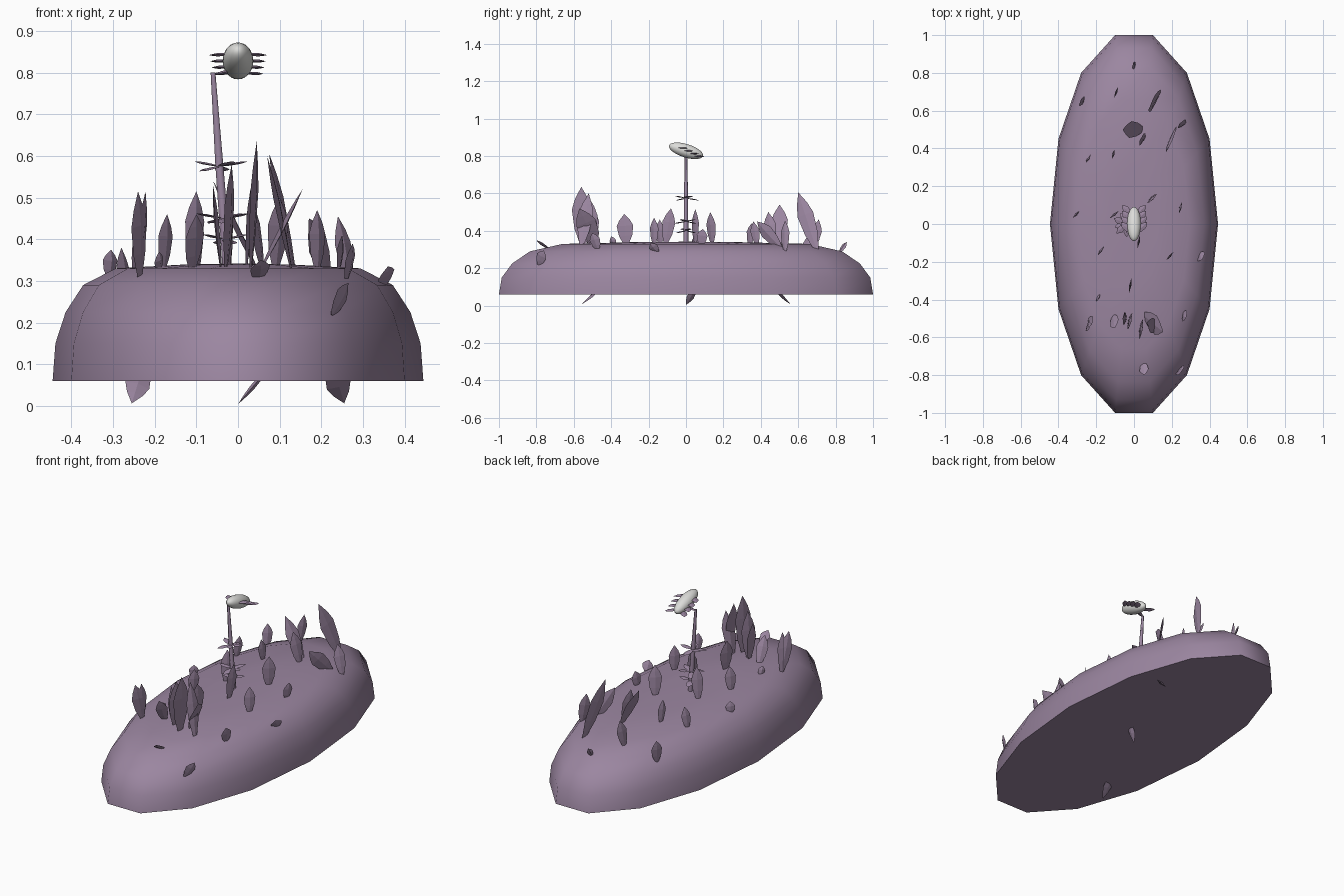
import bpy, bmesh, math
from mathutils import Vector

if "Cube" in bpy.data.objects:
    bpy.data.objects.remove(bpy.data.objects["Cube"])


def material(name, col):
    m = bpy.data.materials.new(name)
    m.diffuse_color = (*col, 1)
    m.use_nodes = True
    m.node_tree.nodes["Principled BSDF"].inputs["Base Color"].default_value = m.diffuse_color
    return m


PURPLE = material("dusty_purple", (0.33, 0.24, 0.355))
WHITE = material("pale_grey", (0.72, 0.72, 0.70))


def finish(bm, name, mat, smooth=None):
    bmesh.ops.recalc_face_normals(bm, faces=bm.faces)
    me = bpy.data.meshes.new(name)
    bm.to_mesh(me)
    bm.free()
    me.materials.append(mat)
    ob = bpy.data.objects.new(name, me)
    bpy.context.collection.objects.link(ob)
    if smooth:
        bpy.ops.object.select_all(action='DESELECT')
        ob.select_set(True)
        bpy.context.view_layer.objects.active = ob
        bpy.ops.object.shade_smooth_by_angle(angle=math.radians(smooth))
    return ob


# Mound: fourteen-sided outline shrinking through rounded levels
QUARTER = [(0.445, 0), (0.40, 0.45), (0.28, 0.80), (0.10, 1.0)]
HALF = QUARTER + [(-x, y) for x, y in QUARTER[::-1]]
OUTLINE = HALF + [(x, -y) for x, y in HALF[-2:0:-1]]
LEVELS = [(1, 0.06), (0.985, 0.15), (0.93, 0.225), (0.835, 0.29),
          (0.66, 0.33), (0.3, 0.339)]
bm = bmesh.new()
rings = [[bm.verts.new((x * s, y * s, z)) for x, y in OUTLINE] for s, z in LEVELS]
n = len(OUTLINE)
for a, b in zip(rings, rings[1:]):
    for i in range(n):
        bm.faces.new((a[i], a[(i + 1) % n], b[(i + 1) % n], b[i]))
bm.faces.new(rings[0])
top = bm.verts.new((0, 0, 0.342))
for i in range(n):
    bm.faces.new((rings[-1][i], rings[-1][(i + 1) % n], top))
finish(bm, "mound", PURPLE, 50)


def ground(x, y):
    s = min(1, math.hypot(x / 0.445, y / 1.03))
    pts = [(1, 0.06)] + LEVELS[1:] + [(0, 0.342)]
    for (s1, z1), (s0, z0) in zip(pts, pts[1:]):
        if s >= s0:
            return z0 + (z1 - z0) * (s - s0) / (s1 - s0)


def add_leaf(bm, base, tip, width, angle, thick=0.012):
    """Pointed blade with a diamond section, widest above the middle."""
    base, tip = Vector(base), Vector(tip)
    axis = (tip - base).normalized()
    a = math.radians(angle)
    side = Vector((math.cos(a), math.sin(a), 0))
    side = (side - axis * side.dot(axis)).normalized()
    face = axis.cross(side)
    loops = []
    for t, w in ((0, 0.25), (0.3, 0.8), (0.62, 1), (0.8, 0.65)):
        c = base.lerp(tip, t)
        s, f = side * width * w / 2, face * thick * w / 2
        loops.append([bm.verts.new(c + d) for d in (s, f, -s, -f)])
    end = bm.verts.new(tip)
    bm.faces.new(loops[0])
    for p, q in zip(loops, loops[1:]):
        for i in range(4):
            bm.faces.new((p[i], p[(i + 1) % 4], q[(i + 1) % 4], q[i]))
    for i in range(4):
        bm.faces.new((loops[-1][i], loops[-1][(i + 1) % 4], end))


# Tall blades: base x, y, tip x, y, z, width, facing angle
TALL = [
    (0.14, 0.70, 0.075, 0.60, 0.605, 0.09, 75),
    (0.05, 0.50, -0.06, 0.50, 0.54, 0.09, 80),
    (0.06, 0.46, 0.03, 0.44, 0.50, 0.07, 70),
    (0.22, 0.51, 0.17, 0.38, 0.45, 0.08, 60),
    (0.27, 0.53, 0.24, 0.53, 0.455, 0.06, 50),
    (0.05, -0.48, 0.155, -0.57, 0.52, 0.11, 95),
    (0.13, -0.56, 0.07, -0.52, 0.60, 0.08, 80),
    (0.03, -0.55, 0.045, -0.56, 0.635, 0.11, 80),
    (-0.03, -0.51, -0.015, -0.52, 0.58, 0.09, 75),
    (-0.04, -0.50, -0.06, -0.50, 0.53, 0.07, 85),
    (-0.11, -0.48, -0.10, -0.55, 0.46, 0.06, 45),
    (-0.235, -0.50, -0.24, -0.56, 0.515, 0.07, 60),
    (-0.24, -0.50, -0.222, -0.53, 0.515, 0.06, 70),
    (-0.02, -0.32, -0.02, -0.33, 0.49, 0.09, 80),
]
# Single blades scattered over the mound
SHORT = [
    (-0.11, 0.05, -0.10, 0.05, 0.515, 0.06, 40),
    (0.09, 0.14, 0.10, 0.13, 0.50, 0.07, 45),
    (-0.18, -0.14, -0.17, -0.14, 0.46, 0.06, 55),
    (0.19, -0.17, 0.19, -0.17, 0.47, 0.06, 50),
    (0.02, -0.11, 0.03, -0.08, 0.52, 0.07, 80),
    (-0.31, 0.05, -0.305, 0.05, 0.375, 0.05, 45),
    (-0.25, 0.34, -0.235, 0.35, 0.44, 0.05, 60),
    (-0.11, 0.38, -0.11, 0.36, 0.45, 0.05, 75),
    (-0.27, 0.64, -0.28, 0.66, 0.38, 0.06, 60),
    (-0.10, 0.68, -0.09, 0.71, 0.46, 0.06, 70),
    (0.0, 0.82, 0.0, 0.86, 0.34, 0.03, 60),
    (0.24, 0.08, 0.25, 0.09, 0.41, 0.06, 75),
    (0.35, -0.15, 0.36, -0.19, 0.335, 0.06, 60),
    (0.26, -0.47, 0.275, -0.50, 0.39, 0.06, 70),
    (0.05, -0.73, 0.055, -0.80, 0.35, 0.05, 30),
    (0.225, -0.79, 0.265, -0.76, 0.295, 0.06, 60),
    (-0.19, -0.38, -0.19, -0.40, 0.37, 0.04, 60),
]
for name, table in (("tall_blades", TALL), ("short_blades", SHORT)):
    bm = bmesh.new()
    for x, y, tx, ty, tz, w, a in table:
        add_leaf(bm, (x, y, ground(x, y) - 0.015), (tx, ty, tz), w, a)
    finish(bm, name, PURPLE)

# Root tips poking out below the mound
bm = bmesh.new()
add_leaf(bm, (-0.22, -0.42, 0.12), (-0.255, -0.56, 0.006), 0.06, 20)
add_leaf(bm, (0.09, 0.06, 0.11), (0.0, 0.0, 0.004), 0.04, 90)
add_leaf(bm, (0.22, 0.44, 0.12), (0.255, 0.56, 0.006), 0.06, 20)
finish(bm, "root_tips", PURPLE)

# Flower stem
curve = bpy.data.curves.new("flower_stem", 'CURVE')
curve.dimensions = '3D'
curve.bevel_depth = 0.011
curve.bevel_resolution = 1
curve.use_fill_caps = True
spline = curve.splines.new('POLY')
PATH = [(-0.025, 0, 0.32), (-0.045, 0, 0.58), (-0.06, 0, 0.80)]
spline.points.add(len(PATH) - 1)
for p, co, r in zip(spline.points, PATH, (1.2, 1, 0.6)):
    p.co = (*co, 1)
    p.radius = r
curve.materials.append(PURPLE)
bpy.context.collection.objects.link(bpy.data.objects.new("flower_stem", curve))

# Flat whorls of small leaves around the stem
bm = bmesh.new()
for z, r, count, turn in ((0.40, 0.06, 4, 20), (0.45, 0.07, 5, 50), (0.575, 0.07, 5, 10)):
    cx = -0.025 - (z - 0.32) * 0.073
    for i in range(count):
        a = math.radians(turn + 360 * i / count)
        add_leaf(bm, (cx, 0, z), (cx + r * math.cos(a), r * math.sin(a), z + 0.012 * (-1) ** i),
                 0.035, math.degrees(a) + 90, 0.006)
finish(bm, "stem_leaves", PURPLE)

# Tilted oval flower head
bm = bmesh.new()
bmesh.ops.create_uvsphere(bm, u_segments=20, v_segments=12, radius=1)
head = finish(bm, "flower_head", WHITE, 60)
head.scale = (0.037, 0.095, 0.036)
head.rotation_euler = (-0.3, 0, 0)
head.location = (0, 0, 0.828)

# Petals in layers on both sides of the head, sweeping to the back
bm = bmesh.new()
for sx in (-1, 1):
    for i in range(4):
        y = -0.045 + 0.03 * i
        z = 0.844 - 0.015 * i
        add_leaf(bm, (sx * 0.015, y, z), (sx * (0.07 - 0.003 * i), y + 0.055, z - 0.002),
                 0.035, 110 if sx > 0 else 70, 0.008)
add_leaf(bm, (-0.058, 0, 0.795), (0.005, 0.02, 0.81), 0.03, 90, 0.01)
finish(bm, "petals", PURPLE)
